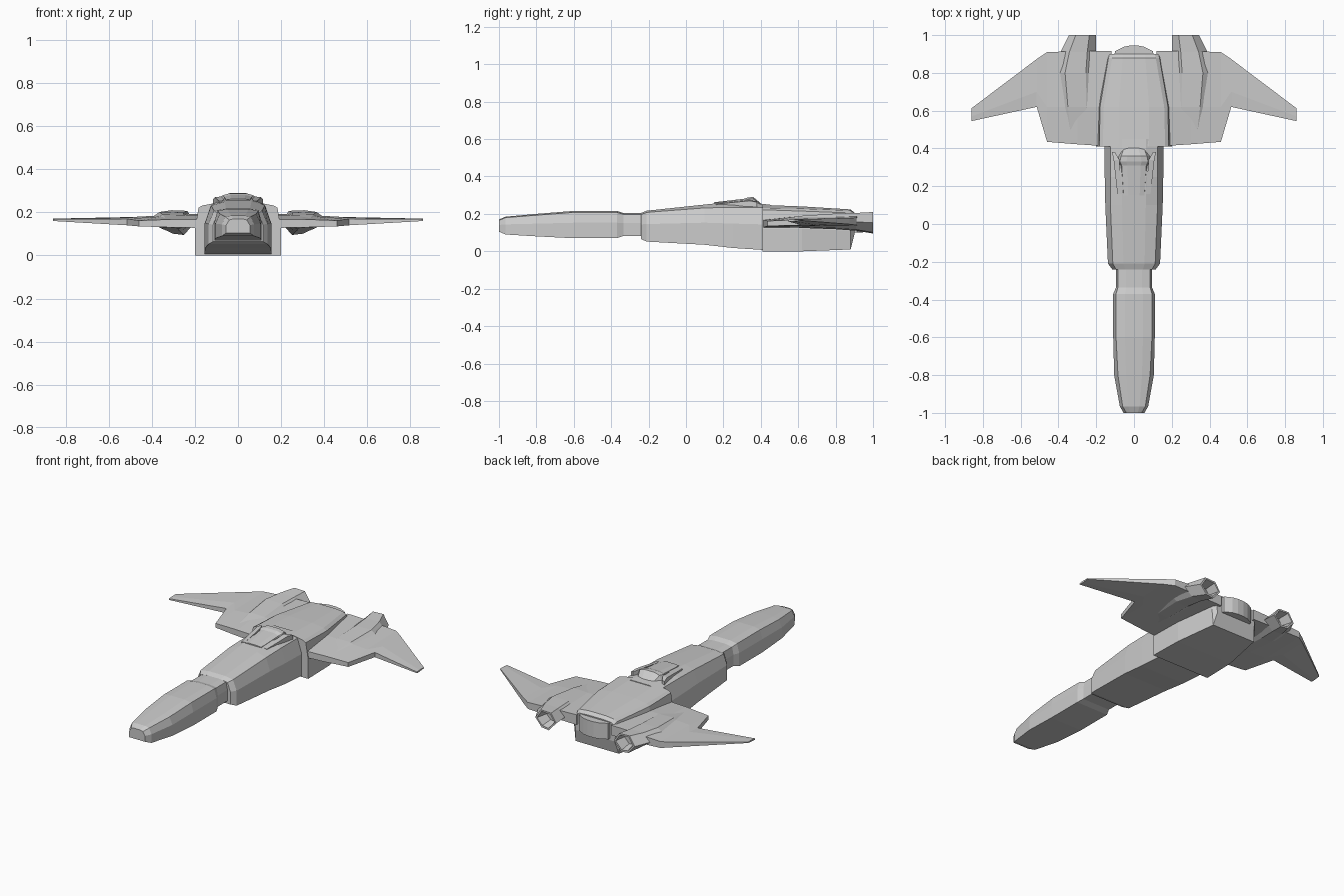
import bpy, bmesh


def loft(name, rings, mirror=False):
    """Skin a list of equal-length point rings and cap both ends."""
    bm = bmesh.new()
    vs = [[bm.verts.new(p) for p in r] for r in rings]
    n = len(vs[0])
    for a, b in zip(vs, vs[1:]):
        for i in range(n):
            j = (i + 1) % n
            bm.faces.new((a[i], a[j], b[j], b[i]))
    bm.faces.new(vs[0])
    bm.faces.new(vs[-1])
    bmesh.ops.recalc_face_normals(bm, faces=bm.faces)
    me = bpy.data.meshes.new(name)
    bm.to_mesh(me)
    bm.free()
    ob = bpy.data.objects.new(name, me)
    bpy.context.collection.objects.link(ob)
    if mirror:
        ob.modifiers.new("Mirror", 'MIRROR').use_mirror_merge = False
    return ob


def sym(y, half):
    """Symmetric ring at y from the right half profile, bottom to top."""
    return [(x, y, z) for x, z in half] + [(-x, y, z) for x, z in reversed(half)]


def hull(y, w, top_w, bot, shoulder, top):
    mid = bot + (shoulder - bot) * 0.6
    return sym(y, [(w, bot), (w, mid), (top_w, shoulder), (top_w * 0.5, top)])


# Long nose with narrow neck: y, half width, top half width, bottom, shoulder, top
loft("nose", [hull(*s) for s in (
    (-1.0, .055, .04, .105, .165, .17), (-.965, .075, .06, .09, .18, .185),
    (-.80, .105, .085, .08, .193, .20), (-.60, .11, .095, .07, .208, .216),
    (-.37, .11, .095, .07, .208, .216), (-.335, .095, .085, .082, .198, .205),
    (-.22, .095, .085, .082, .198, .205))])

# Front fuselage
loft("front_fuselage", [hull(*s) for s in (
    (-.24, .115, .095, .065, .197, .205), (-.21, .138, .112, .052, .208, .217),
    (.10, .152, .125, .035, .232, .25), (.25, .155, .125, .018, .235, .265),
    (.45, .155, .125, .005, .235, .25))])

# Wide rear hull
loft("rear_hull", [sym(y, h) for y, h in (
    (.41, [(.20, 0), (.20, .12), (.183, .222), (.165, .232), (.08, .248)]),
    (.62, [(.195, 0), (.195, .12), (.18, .215), (.16, .228), (.08, .24)]),
    (.88, [(.15, .01), (.16, .11), (.135, .205), (.115, .218), (.06, .224)]),
    (.90, [(.135, .09), (.14, .12), (.13, .19), (.11, .203), (.06, .207)]))])

# Curved tail block
tail = [(.11, .86), (.10, .915), (.055, .938), (.02, .945)]
tail += [(-x, y) for x, y in reversed(tail)]
loft("tail_block", [[(x, y, z) for x, y in tail] for z in (.10, .20)])

# Wings: x, front y, middle y, back y, bottom z, front/middle/back top z
wing = ((.12, .41, .62, .915, .127, .168, .19, .195),
        (.30, .422, .62, .915, .13, .168, .185, .19),
        (.46, .435, .62, .91, .135, .162, .174, .18),
        (.515, .62, .70, .873, .14, .17, .176, .178),
        (.86, .545, .57, .613, .16, .168, .171, .171))
loft("wings", [[(x, f, b), (x, m, b), (x, r, b + .005), (x, r, tr),
                (x, m, tm), (x, f, tf)]
               for x, f, m, r, b, tf, tm, tr in wing], mirror=True)


# Engine pods with hollow exhausts
def pod_ring(y, x0, x1, z0, z1):
    w, mid = x1 - x0, (z0 + z1) / 2
    return [(x0 + w * u, y, z) for u, z in (
        (0, mid), (.25, z1 - .003), (.75, z1), (1, mid), (.7, z0 + .006), (.35, z0))]


loft("engine_pods", [pod_ring(*s) for s in (
    (.44, .24, .36, .135, .165), (.62, .20, .40, .125, .19),
    (.80, .20, .42, .118, .202), (.91, .20, .39, .11, .205),
    (1.0, .20, .345, .095, .21), (1.0, .212, .333, .107, .20),
    (.93, .225, .315, .12, .19))], mirror=True)

# Canopy glass with rear hood
loft("canopy", [sym(y, h) for y, h in (
    (.15, [(.06, .23), (.055, .258), (.03, .262)]),
    (.31, [(.08, .23), (.065, .272), (.035, .281)]),
    (.33, [(.10, .23), (.075, .278), (.04, .288)]),
    (.36, [(.09, .23), (.068, .28), (.035, .29)]),
    (.41, [(.06, .23), (.05, .242), (.02, .248)]))])

# Slanted canopy side rails
loft("canopy_rails", [[(a, y, .235), (b, y, .235), (b, y, z), (a, y, z + .004)]
                      for y, a, b, z in ((.16, .062, .088, .252),
                                         (.34, .078, .108, .270),
                                         (.38, .10, .116, .262))], mirror=True)
